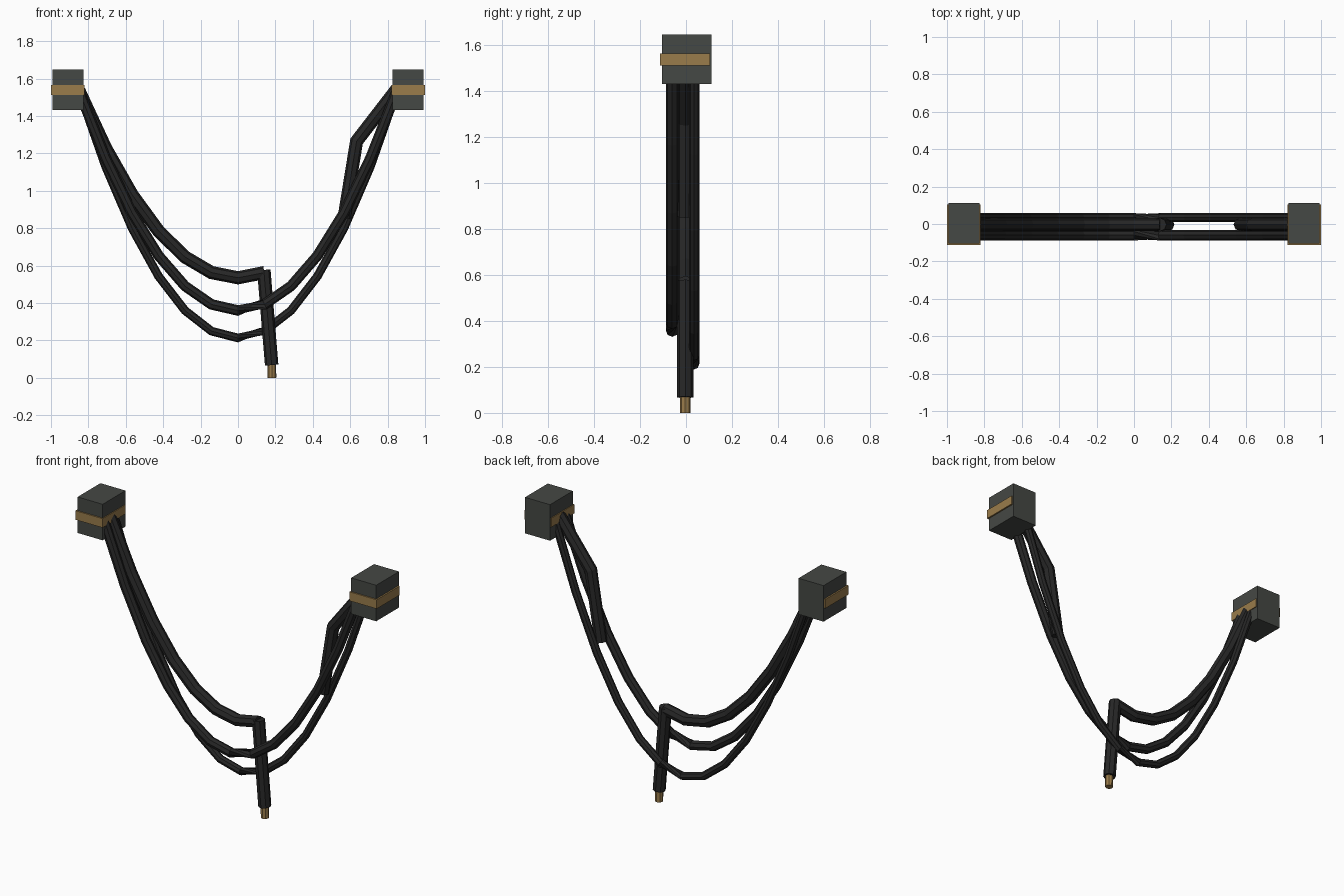
import bpy, bmesh, math
from mathutils import Vector

if "Cube" in bpy.data.objects:
    bpy.data.objects.remove(bpy.data.objects["Cube"])


def material(name, rgb):
    m = bpy.data.materials.new(name)
    m.diffuse_color = (*rgb, 1)
    m.use_nodes = True
    m.node_tree.nodes["Principled BSDF"].inputs["Base Color"].default_value = m.diffuse_color
    return m


RUBBER = material("rubber", (0.02, 0.02, 0.02))
METAL = material("dark_metal", (0.06, 0.065, 0.058))
COPPER = material("copper", (0.32, 0.2, 0.07))


def finish(bm, name, mat):
    bmesh.ops.recalc_face_normals(bm, faces=bm.faces)
    me = bpy.data.meshes.new(name)
    bm.to_mesh(me)
    bm.free()
    me.materials.append(mat)
    bpy.context.collection.objects.link(bpy.data.objects.new(name, me))


def box(name, center, size, mat):
    bm = bmesh.new()
    bmesh.ops.create_cube(bm, size=1)
    for v in bm.verts:
        v.co = Vector(a * s + c for a, s, c in zip(v.co, size, center))
    finish(bm, name, mat)


def tube(name, path, y, r, mat, twist_from=None, sides=8):
    """Faceted tube along an x/z path at depth y; optional quarter twist."""
    pts = [Vector((x, y, z)) for x, z in path]
    bm = bmesh.new()
    rings = []
    for i, p in enumerate(pts):
        a, b = pts[max(i - 1, 0)], pts[min(i + 1, len(pts) - 1)]
        d1 = (p - a).normalized() if i else (b - p).normalized()
        d2 = (b - p).normalized() if i < len(pts) - 1 else d1
        t = (d1 + d2).normalized()
        side = Vector((0, 1, 0))
        n = t.cross(side) / max(t.dot(d1), 0.5)   # mitred joint
        ph = math.pi / 2 if twist_from is not None and i >= twist_from else 0
        rings.append([bm.verts.new(
            p + side * r * math.cos(ph + math.tau * k / sides)
            + n * r * math.sin(ph + math.tau * k / sides)) for k in range(sides)])
    for q, s in zip(rings, rings[1:]):
        for k in range(sides):
            j = (k + 1) % sides
            bm.faces.new((q[k], q[j], s[j], s[k]))
    bm.faces.new(rings[0])
    bm.faces.new(rings[-1])
    finish(bm, name, mat)


def sag(low, last=6):
    """Parabolic hang between the two mounts."""
    return [(0.85 * i / 6, low + (1.535 - low) * (i / 6) ** 2)
            for i in range(-6, last + 1)]


# Wall mounts with copper bands
for label, s in (("left", -1), ("right", 1)):
    box(f"{label}_mount", (s * 0.908, 0.003, 1.54), (0.166, 0.216, 0.216), METAL)
    box(f"{label}_mount_band", (s * 0.91, -0.004, 1.539), (0.18, 0.218, 0.054), COPPER)

# Two intact hanging cables
tube("back_cable", sag(0.213), 0.035, 0.023, RUBBER, twist_from=7)
tube("front_cable", sag(0.36), -0.06, 0.028, RUBBER, twist_from=7)

# Snapped cable: long half, dangling end, bare core and short stub
tube("snapped_cable", sag(0.535, 1), -0.003, 0.035, RUBBER)
tube("dangling_end", [(0.138, 0.577), (0.18, 0.068)], -0.003, 0.036, RUBBER)
tube("bare_core", [(0.18, 0.09), (0.182, 0.0)], -0.004, 0.023, COPPER)
tube("snapped_stub", [(0.85, 1.545), (0.634, 1.265), (0.567, 0.855)],
     -0.003, 0.035, RUBBER)
